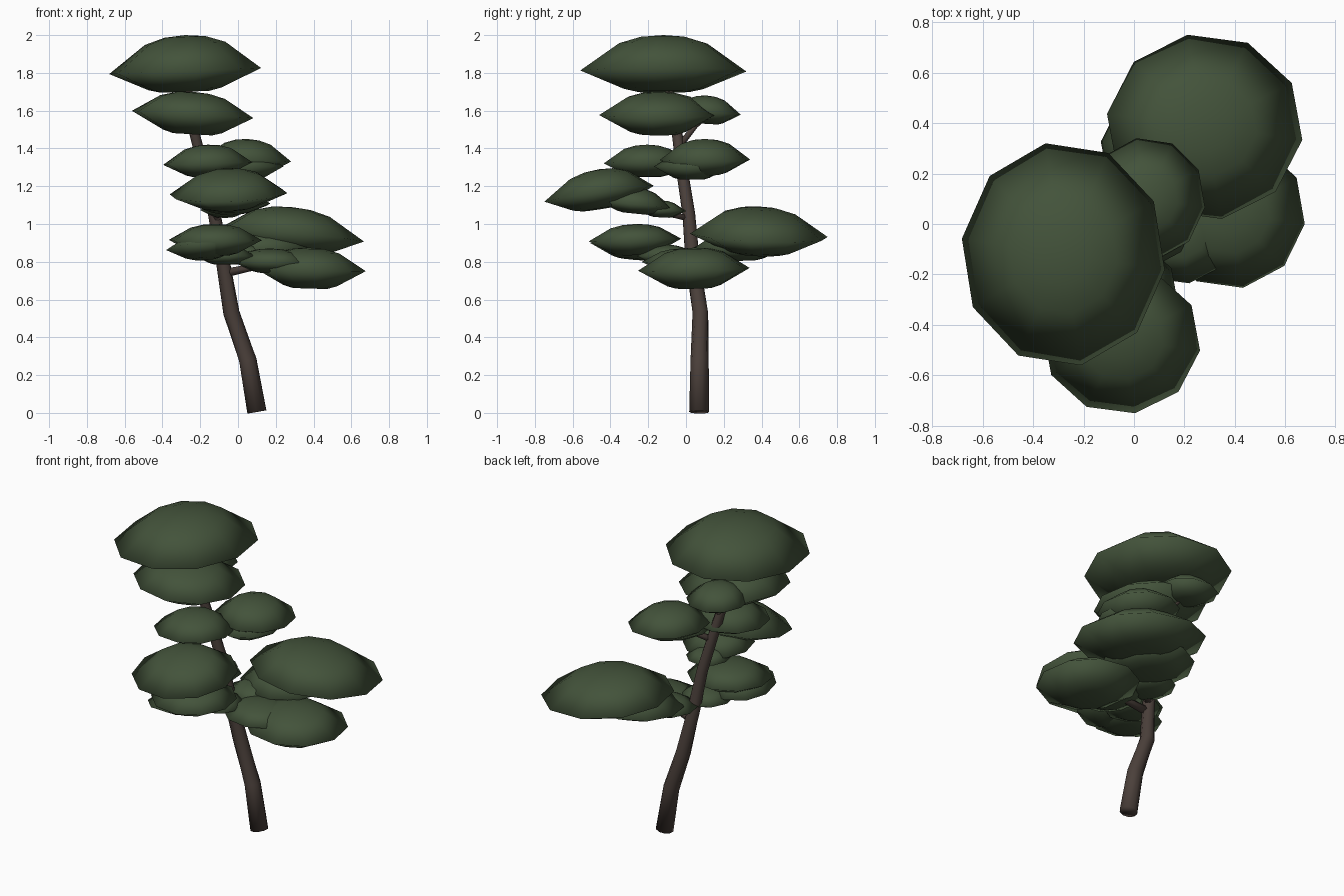
import bpy, bmesh, math
from mathutils import Vector


def material(name, rgb):
    m = bpy.data.materials.new(name)
    m.diffuse_color = (*rgb, 1)
    return m


LEAF = material("dark pine green", (0.056, 0.086, 0.043))
BARK = material("dark brown bark", (0.070, 0.051, 0.043))


def finish(name, bm, mat):
    bmesh.ops.recalc_face_normals(bm, faces=bm.faces)
    me = bpy.data.meshes.new(name)
    bm.to_mesh(me)
    bm.free()
    me.materials.append(mat)
    me.shade_smooth()
    ob = bpy.data.objects.new(name, me)
    bpy.context.collection.objects.link(ob)
    return ob


def skin(bm, rings):
    """Bridge successive equal rings and cap both ends."""
    n = len(rings[0])
    for a, b in zip(rings, rings[1:]):
        for i in range(n):
            j = (i + 1) % n
            bm.faces.new((a[i], a[j], b[j], b[i]))


def tube(name, points, sides=10):
    """Tapered limb through (x, y, z, radius) points."""
    bm = bmesh.new()
    pts = [Vector(p[:3]) for p in points]
    rings = []
    for i, p in enumerate(pts):
        d = (pts[min(i + 1, len(pts) - 1)] - pts[max(i - 1, 0)]).normalized()
        q = d.to_track_quat('Z', 'Y')
        r = points[i][3]
        rings.append([bm.verts.new(p + q @ Vector((r * math.cos(t), r * math.sin(t), 0)))
                      for t in (2 * math.pi * k / sides for k in range(sides))])
    skin(bm, rings)
    bm.faces.new(rings[0])
    bm.faces.new(rings[-1])
    return finish(name, bm, BARK)


# Radius and height fractions of a foliage pad: flat belly, sharp rim, low dome
PROFILE = [(0.32, -1), (0.48, -0.86), (1, 0), (0.53, 0.77), (0.27, 0.95)]


def pad(name, x, y, rim, rx, ry, up, down, slope_x=0, slope_y=0, turn=28, sides=10):
    bm = bmesh.new()

    def vert(r, h, t):
        dx, dy = 1.015 * rx * r * math.cos(t), 1.015 * ry * r * math.sin(t)
        z = rim + h * (up if h > 0 else down) + dx * slope_x + dy * slope_y
        return bm.verts.new((x + dx, y + dy, z))

    angles = [math.radians(turn) + 2 * math.pi * k / sides for k in range(sides)]
    rings = [[vert(r, h, t) for t in angles] for r, h in PROFILE]
    skin(bm, rings)
    for ring, h in ((rings[0], -1), (rings[-1], 1)):
        tip = vert(0, h, 0)
        for i in range(sides):
            bm.faces.new((ring[i], ring[(i + 1) % sides], tip))
    return finish(name, bm, LEAF)


# Leaning trunk
tube("trunk", [(0.10, 0.07, 0.005, 0.053), (0.052, 0.072, 0.28, 0.048), (-0.035, 0.076, 0.53, 0.043),
               (-0.08, 0.035, 0.80, 0.038), (-0.125, 0.015, 1.05, 0.034), (-0.18, -0.02, 1.28, 0.031),
               (-0.235, -0.05, 1.50, 0.028), (-0.27, -0.10, 1.75, 0.022)])

# Branches reaching into each foliage cluster
tube("right_branch", [(-0.07, 0.045, 0.74, 0.026), (0.12, 0.02, 0.78, 0.02), (0.36, 0.04, 0.75, 0.01)], 6)
tube("back_branch", [(-0.08, 0.035, 0.80, 0.026), (0.06, 0.17, 0.86, 0.02), (0.27, 0.37, 0.93, 0.01)], 6)
tube("left_branch", [(-0.09, 0.03, 0.82, 0.022), (-0.10, -0.09, 0.83, 0.018), (-0.13, -0.26, 0.89, 0.01)], 6)
tube("front_branch", [(-0.12, 0.015, 1.03, 0.018), (-0.08, -0.12, 1.06, 0.016), (-0.05, -0.42, 1.16, 0.01)], 6)
tube("upper_right_branch", [(-0.17, -0.01, 1.25, 0.02), (-0.04, 0.05, 1.30, 0.015), (0.05, 0.1, 1.34, 0.01)], 6)
tube("upper_back_branch", [(-0.21, -0.03, 1.42, 0.018), (-0.26, 0.05, 1.52, 0.014), (-0.30, 0.12, 1.58, 0.01)], 6)

# Foliage clusters: x, y, rim height, radius x, radius y, dome, belly, slopes
CLUSTERS = {
    "crown": [(-0.28, -0.12, 1.81, 0.40, 0.44, 0.19, 0.11, 0.04),
              (-0.24, -0.145, 1.58, 0.32, 0.315, 0.12, 0.105, -0.06),
              (-0.30, 0.11, 1.59, 0.18, 0.18, 0.09, 0.06, 0, -0.06)],
    "upper": [(0.05, 0.10, 1.34, 0.23, 0.24, 0.11, 0.08, -0.04),
              (0.04, 0.03, 1.305, 0.20, 0.20, 0.07, 0.07),
              (-0.16, -0.205, 1.32, 0.235, 0.23, 0.10, 0.07, 0.03)],
    "front": [(-0.05, -0.46, 1.16, 0.31, 0.29, 0.13, 0.08, 0.03, 0.15),
              (-0.04, -0.27, 1.105, 0.21, 0.20, 0.09, 0.05, 0, -0.10),
              (-0.07, -0.13, 1.075, 0.13, 0.13, 0.05, 0.04, 0, -0.05)],
    "left": [(-0.12, -0.27, 0.915, 0.245, 0.245, 0.085, 0.08, 0, 0.03),
             (-0.18, -0.29, 0.875, 0.20, 0.215, 0.07, 0.06, 0.05, -0.1),
             (-0.07, -0.10, 0.83, 0.16, 0.16, 0.06, 0.045)],
    "back": [(0.28, 0.385, 0.94, 0.385, 0.365, 0.15, 0.10, -0.09, -0.04),
             (0.14, 0.29, 0.875, 0.27, 0.26, 0.10, 0.07, 0, 0.04),
             (0.03, 0.14, 0.835, 0.17, 0.17, 0.06, 0.05)],
    "right": [(0.38, 0.042, 0.76, 0.295, 0.295, 0.115, 0.10, -0.03, 0.02),
              (0.18, -0.02, 0.80, 0.22, 0.215, 0.07, 0.06, -0.03)],
}
for cluster, pads in CLUSTERS.items():
    for i, p in enumerate(pads):
        pad(f"{cluster}_foliage_{i + 1}", *p)
